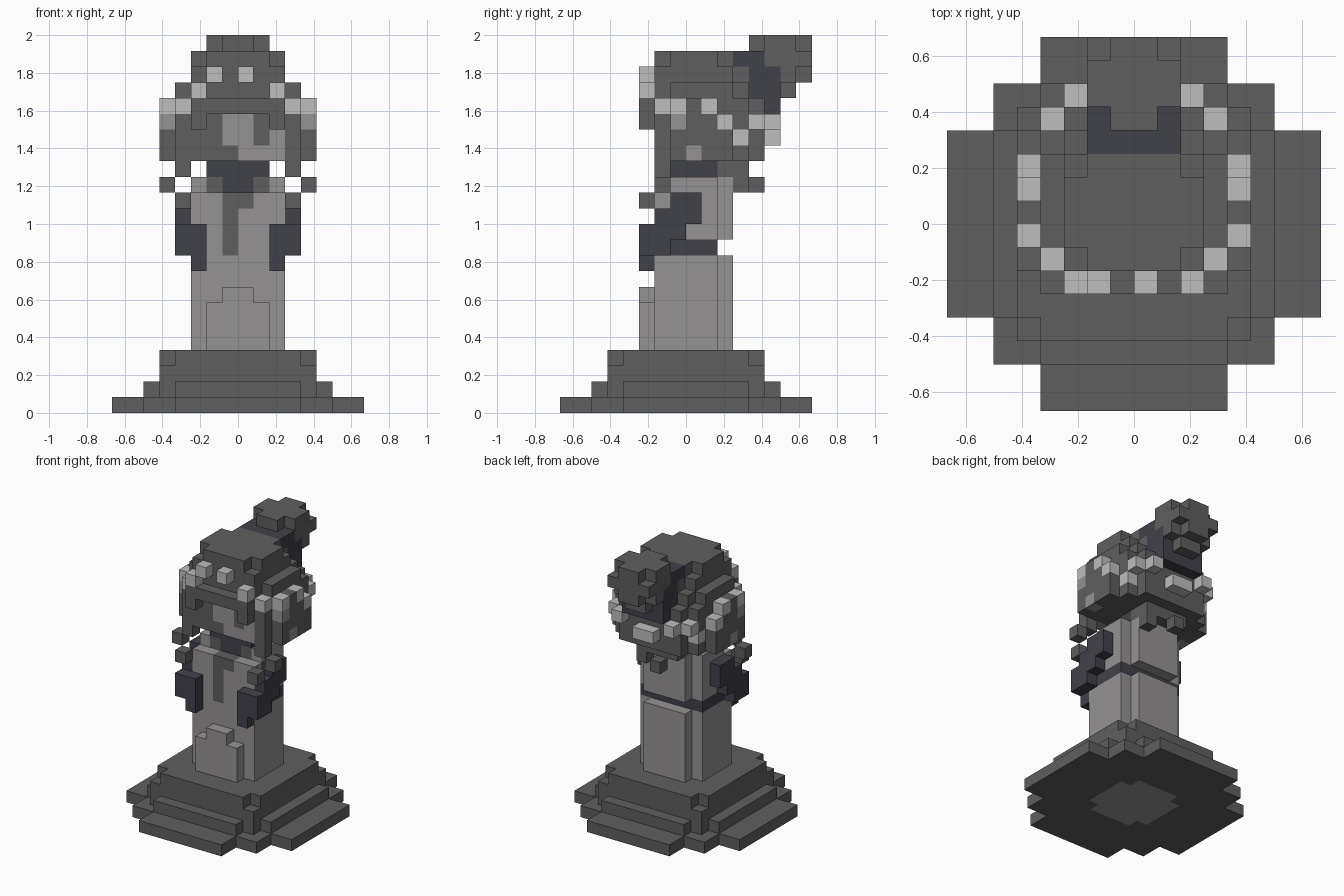
import bpy, bmesh
from mathutils import Vector

cube = bpy.data.objects.get("Cube")
if cube:
    bpy.data.objects.remove(cube, do_unlink=True)

U = 1 / 12  # size of one block
COLOURS = {
    "stone_grey": (0.113, 0.113, 0.113, 1),
    "flower_light": (0.51, 0.51, 0.51, 1),
    "pale_stone": (0.30, 0.288, 0.29, 1),
    "dark_slate": (0.053, 0.053, 0.068, 1),
}
MATS = []
for name, col in COLOURS.items():
    m = bpy.data.materials.new(name)
    m.use_nodes = True
    m.diffuse_color = col
    bsdf = m.node_tree.nodes["Principled BSDF"]
    bsdf.inputs["Base Color"].default_value = col
    bsdf.inputs["Roughness"].default_value = 0.9
    MATS.append(m)
GREY, LIGHT, PALE, DARK = range(4)

cells = {}  # block position -> (part, colour)


def fill(part, colour, x, y, z, mirror=False):
    """Fill a range of blocks; each range is (start, end)."""
    for i in range(*x):
        for j in range(*y):
            for k in range(*z):
                cells[i, j, k] = (part, colour)
                if mirror:
                    cells[-1 - i, j, k] = (part, colour)


def disc(part, colour, a, b, z):
    """Square with notched corners: half-width a one way and b the other."""
    fill(part, colour, (-a, a), (-b, b), z)
    fill(part, colour, (-b, b), (-a, a), z)


# stepped base
disc("base", GREY, 8, 4, (0, 1))
disc("base", GREY, 6, 6, (0, 1))
disc("base", PALE, 3, 2, (0, 1))
disc("base", GREY, 6, 4, (1, 2))
disc("base", GREY, 5, 5, (1, 3))
disc("base", GREY, 5, 4, (3, 4))

# column with raised front panel
fill("column", PALE, (-3, 3), (-2, 2), (4, 10))
fill("column", PALE, (-2, 2), (2, 3), (4, 10))
fill("front_panel", PALE, (-2, 2), (-3, -2), (4, 7))
fill("front_panel", PALE, (-1, 1), (-3, -2), (7, 8))

# belt and torso
fill("belt", DARK, (-3, 3), (-2, 2), (10, 11))
fill("torso", PALE, (-2, 2), (-2, -1), (10, 11))
fill("torso", PALE, (-3, 3), (-2, 2), (11, 14))
fill("torso", PALE, (-3, 3), (-1, 2), (14, 15))
fill("torso", PALE, (-2, 2), (2, 3), (11, 15))
# neckline and sash on the chest
fill("torso", GREY, (-2, 2), (-1, 0), (14, 15))
fill("torso", DARK, (-1, 1), (-1, 0), (14, 15))
fill("torso", GREY, (-1, 1), (-2, -1), (13, 14))
fill("torso", GREY, (-1, 0), (-2, -1), (10, 13))
fill("neck", DARK, (-2, 2), (-1, 2), (15, 16))

# arms: sloping sleeves, then hands
for z, y in ((10, (-3, -1)), (11, (-3, 0)), (12, (-2, 1)), (13, (-1, 1))):
    fill("arms", DARK, (3, 4), y, (z, z + 1), True)
fill("arms", DARK, (2, 3), (-3, -2), (9, 12), True)

# head and hair, bottom to top
for z0, z1, boxes in (
    (16, 19, ((5, -1, 3), (4, -2, 4), (3, -2, 5))),
    (19, 20, ((5, 0, 2), (4, -1, 4), (3, -2, 5))),
    (20, 21, ((4, -1, 3), (3, -2, 4))),
    (21, 22, ((3, -2, 3), (2, -2, 4))),
    (22, 23, ((3, -1, 2), (2, -2, 4))),
):
    for half, y0, y1 in boxes:
        fill("hair", GREY, (-half, half), (y0, y1), (z0, z1))

# face patches and ears
fill("hair", PALE, (0, 3), (-2, -1), (16, 17))
fill("hair", PALE, (-1, 3), (-2, -1), (17, 19))
fill("hair", GREY, (1, 2), (-2, -1), (17, 19))
fill("hair", PALE, (4, 5), (-1, 0), (18, 19), True)
fill("hair", PALE, (4, 5), (0, 1), (16, 17), True)

# fringe
fill("fringe", GREY, (-3, 3), (-3, -2), (19, 20))
fill("fringe", GREY, (2, 3), (-3, -2), (18, 19), True)

# loose strands at the front sides and nape
fill("strands", GREY, (3, 4), (-2, -1), (15, 16), True)
fill("strands", GREY, (4, 5), (-2, -1), (14, 15), True)
fill("strands", GREY, (3, 4), (-3, -2), (13, 14), True)
fill("strands", GREY, (-2, 2), (2, 4), (15, 16))
fill("strands", GREY, (-1, 0), (4, 5), (14, 15))
fill("strands", GREY, (1, 2), (3, 4), (14, 15))

# flower wreath
for x, y, z in ((2, -3, 20), (3, -2, 19), (4, -1, 19), (4, 1, 19),
                (4, 2, 18), (3, 3, 17), (3, 4, 18), (2, 5, 18)):
    fill("wreath", LIGHT, (x, x + 1), (y, y + 1), (z, z + 1), True)
for x in (-2, 0):
    fill("wreath", LIGHT, (x, x + 1), (-3, -2), (21, 22))
fill("wreath", LIGHT, (-1, 1), (5, 6), (17, 18))

# slanted hair tie, then the bun
for z, y in ((22, (3, 5)), (21, (4, 6)), (20, (4, 6)), (19, (5, 6))):
    fill("hair_tie", DARK, (-2, 2), y, (z, z + 1))
fill("bun", GREY, (-2, 2), (5, 8), (22, 23))
fill("bun", GREY, (-1, 1), (4, 5), (22, 23))
fill("bun", GREY, (-2, 2), (6, 7), (21, 22))
fill("bun", GREY, (-1, 1), (7, 8), (21, 22))
fill("bun", GREY, (-1, 1), (6, 7), (20, 21))
fill("bun", GREY, (-2, 2), (5, 7), (23, 24))
fill("bun", GREY, (-1, 1), (4, 8), (23, 24))


def build(part):
    """Turn the exposed block sides of one part into a mesh."""
    bm = bmesh.new()
    verts = {}
    for pos, (owner, colour) in cells.items():
        if owner != part:
            continue
        for axis in range(3):
            for side in (0, 1):
                nb = list(pos)
                nb[axis] += 2 * side - 1
                if tuple(nb) in cells:
                    continue
                loop = []
                for a, b in ((0, 0), (1, 0), (1, 1), (0, 1)):
                    c = list(pos)
                    c[axis] += side
                    c[(axis + 1) % 3] += a
                    c[(axis + 2) % 3] += b
                    c = tuple(c)
                    if c not in verts:
                        verts[c] = bm.verts.new(Vector(c) * U)
                    loop.append(verts[c])
                face = bm.faces.new(loop if side else loop[::-1])
                face.material_index = colour
    bmesh.ops.dissolve_limit(bm, angle_limit=0.01, verts=bm.verts[:],
                             edges=bm.edges[:], delimit={'MATERIAL'})
    mesh = bpy.data.meshes.new(part)
    bm.to_mesh(mesh)
    bm.free()
    for m in MATS:
        mesh.materials.append(m)
    bpy.context.collection.objects.link(bpy.data.objects.new(part, mesh))


for part in dict.fromkeys(owner for owner, _ in cells.values()):
    build(part)
